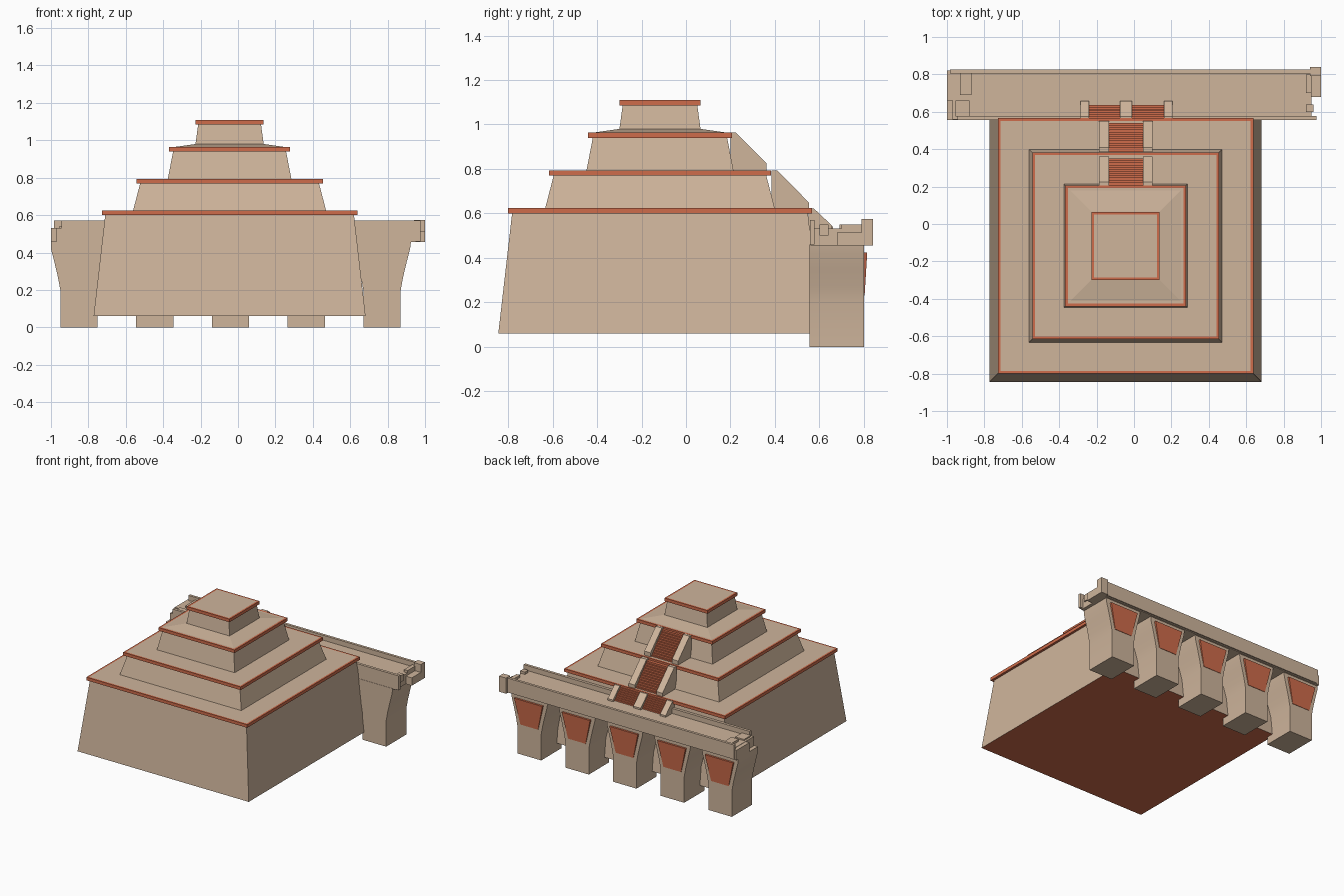
import bpy, bmesh

if "Cube" in bpy.data.objects:
    bpy.data.objects.remove(bpy.data.objects["Cube"])


def material(name, rgb):
    m = bpy.data.materials.new(name)
    m.use_nodes = True
    m.diffuse_color = (*rgb, 1)
    bsdf = next(n for n in m.node_tree.nodes if n.type == "BSDF_PRINCIPLED")
    bsdf.inputs["Base Color"].default_value = (*rgb, 1)
    bsdf.inputs["Roughness"].default_value = 0.9
    return m


STONE = material("sandstone", (0.62, 0.46, 0.33))
CLAY = material("terracotta", (0.62, 0.15, 0.07))
CX, CY = -0.045, -0.117      # centre of the stepped pyramid


def finish(bm, name, mats, smooth=False):
    bmesh.ops.recalc_face_normals(bm, faces=bm.faces[:])
    mesh = bpy.data.meshes.new(name)
    bm.to_mesh(mesh)
    bm.free()
    for m in mats:
        mesh.materials.append(m)
    ob = bpy.data.objects.new(name, mesh)
    bpy.context.collection.objects.link(ob)
    if smooth:
        bpy.ops.object.select_all(action="DESELECT")
        ob.select_set(True)
        bpy.context.view_layer.objects.active = ob
        bpy.ops.object.shade_smooth_by_angle(angle=0.6)
    return ob


def prism(name, outline, axis, lo, hi, mat, smooth=False):
    """Extrude an outline along x (points are y, z) or y (points are x, z)."""
    bm = bmesh.new()
    place = (lambda p, d: (d, *p)) if axis == "x" else (lambda p, d: (p[0], d, p[1]))
    a = [bm.verts.new(place(p, lo)) for p in outline]
    b = [bm.verts.new(place(p, hi)) for p in outline]
    bm.faces.new(a)
    bm.faces.new(b)
    for i in range(len(a)):
        j = (i + 1) % len(a)
        bm.faces.new((a[i], a[j], b[j], b[i]))
    return finish(bm, name, [mat], smooth)


def block(name, x0, x1, y0, y1, z0, z1, mat=STONE):
    return prism(name, [(y0, z0), (y1, z0), (y1, z1), (y0, z1)], "x", x0, x1, mat)


def frustum(name, half0, half1, z0, z1, rim=0.0, clay_base=False):
    """Square tapered tier; a rim makes a terracotta slab with a stone top."""
    bm = bmesh.new()
    rings = []
    for h, z in ((half0, z0), (half1, z1)):
        rings.append([bm.verts.new((CX + sx * h, CY + sy * h, z))
                      for sx, sy in ((-1, -1), (1, -1), (1, 1), (-1, 1))])
    base = bm.faces.new(rings[0])
    top = bm.faces.new(rings[1])
    for i in range(4):
        j = (i + 1) % 4
        bm.faces.new((rings[0][i], rings[0][j], rings[1][j], rings[1][i]))
    bmesh.ops.recalc_face_normals(bm, faces=bm.faces[:])
    if rim:
        for f in bm.faces:
            f.material_index = 1
        bmesh.ops.inset_region(bm, faces=[top], thickness=rim)
        top.material_index = 0
    if clay_base:
        base.material_index = 1
    return finish(bm, name, [STONE, CLAY])


# Four tapered tiers, each capped by a terracotta-edged slab
tiers = [(0.727, 0.665, 0.06, 0.60, 0.683), (0.517, 0.478, 0.62, 0.77, 0.499),
         (0.331, 0.302, 0.79, 0.94, 0.323), (0.183, 0.168, 0.975, 1.085, 0.182)]
for n, (h0, h1, z0, z1, slab) in enumerate(tiers, 1):
    frustum(f"tier_{n}", h0, h1, z0, z1, clay_base=(n == 1))
    frustum(f"tier_slab_{n}", slab, slab, z1, z1 + 0.024, rim=0.02)
frustum("upper_skirt", 0.303, 0.183, 0.963, 0.98)


def flight(name, walls, y0, z0, y1, z1, floor, count):
    """Stair with sloping side walls and terracotta steps between them."""
    for i, (a, b) in enumerate(walls):
        prism(f"{name}_wall_{i + 1}",
              [(y0 - 0.025, floor), (y1, floor), (y1, z1), (y0, z0), (y0 - 0.025, z0)],
              "x", a, b, STONE)
    drop = 0.012
    run, rise = (y1 - y0) / count, (z0 - floor - drop) / count
    outline = [(y0 - 0.025, floor), (y0 - 0.025, z0 - drop)]
    for k in range(count):
        y, z = y0 + k * run, z0 - drop - k * rise
        outline += [(y, z), (y, z - rise)] if k else [(y, z - rise)]
    outline[2:2] = [(y0, z0 - drop)]
    outline.append((y1 - run, floor))
    for i in range(len(walls) - 1):
        prism(f"{name}_steps_{i + 1}", outline, "x", walls[i][1], walls[i + 1][0], CLAY)


# Stairs descending the back of the pyramid onto the bridge
pair = [(-0.187, -0.135), (0.048, 0.1)]
flight("upper_stair", pair, 0.225, 0.963, 0.362, 0.825, 0.79, 12)
flight("middle_stair", pair, 0.41, 0.793, 0.552, 0.65, 0.62, 12)
flight("lower_stair", [(-0.287, -0.24), (-0.075, -0.012), (0.16, 0.205)],
       0.575, 0.622, 0.657, 0.545, 0.52, 8)

# Bridge deck with a low parapet on both sides
block("bridge_deck", -0.97, 0.95, 0.56, 0.815, 0.455, 0.532)
block("back_parapet", -0.985, 0.95, 0.805, 0.825, 0.46, 0.57)
for side, (a, b) in {"right": (-0.945, -0.287), "left": (0.205, 0.975)}.items():
    block(f"front_parapet_{side}", a, b, 0.557, 0.578, 0.46, 0.57)

# Worn blocks at the two bridge ends
block("left_end_post", 0.94, 1.0, 0.79, 0.84, 0.455, 0.575)
block("left_end_ledge", 0.94, 1.0, 0.68, 0.8, 0.455, 0.515)
block("left_end_stone", 0.92, 0.96, 0.6, 0.64, 0.5, 0.55)
block("left_end_curb", 0.92, 0.95, 0.7, 0.8, 0.52, 0.55)
block("right_end_ledge", -1.0, -0.95, 0.66, 0.82, 0.455, 0.53)
block("right_end_curb", -0.955, -0.88, 0.575, 0.66, 0.5, 0.542)
block("right_end_stone", -0.93, -0.87, 0.69, 0.81, 0.5, 0.55)

# Flared piers with a slanted terracotta panel on each back face
profile = [(0.1, 0), (0.1, 0.2), (0.113, 0.27), (0.132, 0.35), (0.15, 0.42), (0.155, 0.46)]
for n in range(5):
    x = -0.85 + n * 0.405
    outline = [(max(x + w, -1), z) for w, z in profile]
    outline += [(max(x - w, -1), z) for w, z in reversed(profile)]
    prism(f"pier_{n + 1}", outline, "y", 0.555, 0.8, STONE, smooth=True)
    panel = prism(f"pier_panel_{n + 1}",
                  [(x - 0.075, 0.23), (x + 0.075, 0.23), (x + 0.12, 0.425), (x - 0.12, 0.425)],
                  "y", 0.795, 0.803, CLAY)
    for v in panel.data.vertices:
        if v.co.z > 0.4 and v.co.y > 0.8:
            v.co.y = 0.815
